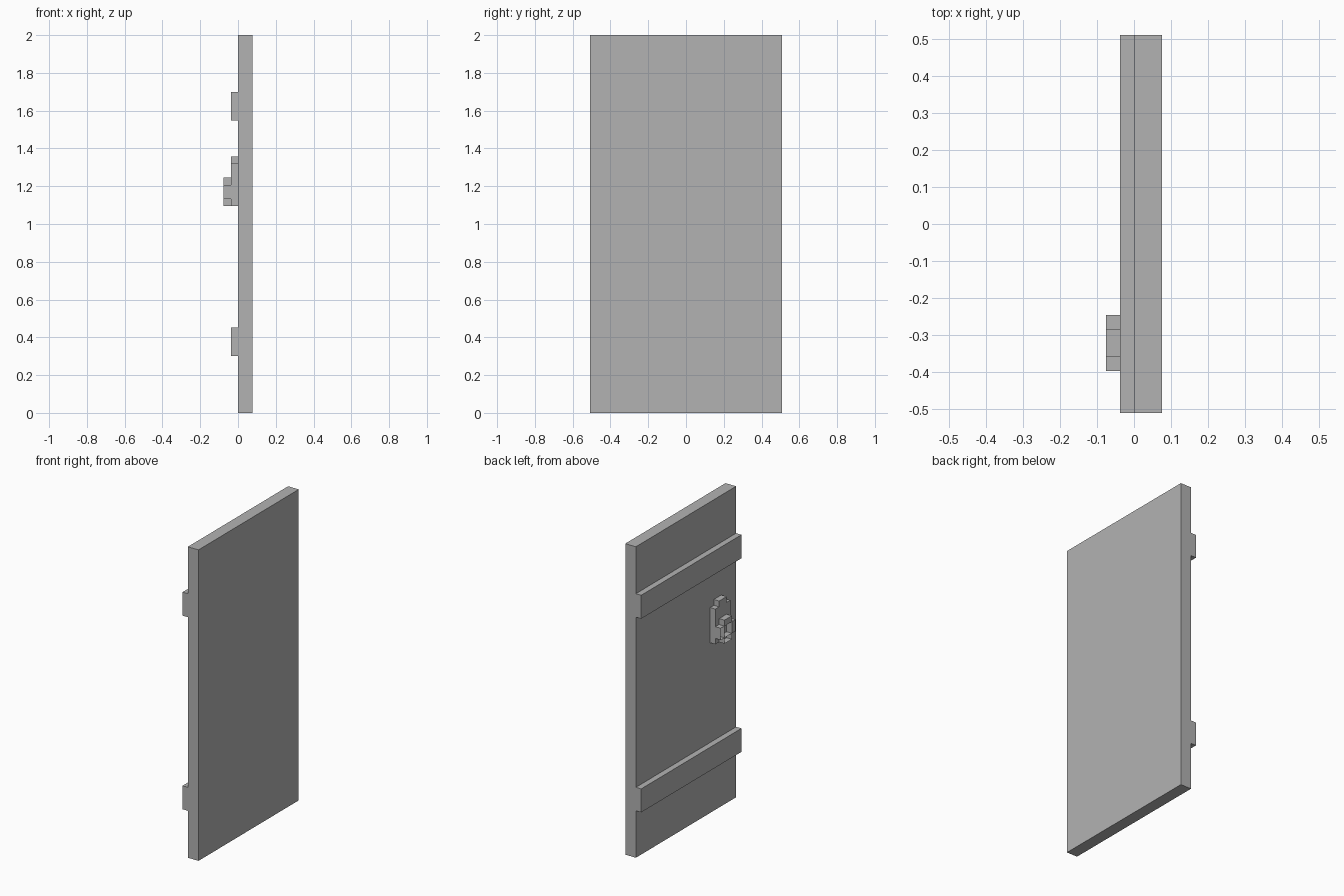
import bpy
from mathutils import Vector

cube = bpy.data.objects.get("Cube")
if cube:
    bpy.data.objects.remove(cube, do_unlink=True)

U = 2 / 53  # grid unit: the door is 53 units tall

grey = bpy.data.materials.new("plain_grey")
grey.use_nodes = True
colour = (0.448, 0.448, 0.448, 1)
grey.diffuse_color = colour
grey.node_tree.nodes["Principled BSDF"].inputs["Base Color"].default_value = colour


def prism(name, outline, x0, x1, hole=None):
    """Extrude a (y, z) outline along x, in grid units, with an optional hole."""
    curve = bpy.data.curves.new(name, "CURVE")
    curve.dimensions = "2D"
    curve.fill_mode = "BOTH"
    curve.extrude = (x1 - x0) / 2 * U
    for loop in filter(None, (outline, hole)):
        spline = curve.splines.new("POLY")
        spline.points.add(len(loop) - 1)
        spline.use_cyclic_u = True
        for point, (y, z) in zip(spline.points, loop):
            point.co = (y * U, z * U, 0, 1)
    temp = bpy.data.objects.new(name + "_curve", curve)
    bpy.context.collection.objects.link(temp)
    bpy.context.view_layer.update()
    mesh = bpy.data.meshes.new_from_object(temp.evaluated_get(bpy.context.evaluated_depsgraph_get()))
    bpy.data.objects.remove(temp, do_unlink=True)
    # Stand the flat profile upright: (a, b, c) becomes (c, a, b)
    for v in mesh.vertices:
        a, b, c = v.co
        v.co = Vector((c + (x0 + x1) / 2 * U, a, b))
    mesh.materials.clear()
    mesh.materials.append(grey)
    for face in mesh.polygons:
        face.use_smooth = False
        face.material_index = 0
    obj = bpy.data.objects.new(name, mesh)
    bpy.context.collection.objects.link(obj)
    return obj


def rect(y0, y1, z0, z1):
    return [(y0, z0), (y1, z0), (y1, z1), (y0, z1)]


# Door panel and its two cross battens
HALF = 13.5
prism("door_panel", rect(-HALF, HALF, 0, 53), 0, 2)
for name, z in (("lower_batten", 8), ("upper_batten", 41)):
    prism(name, rect(-HALF, HALF, z, z + 4), -1, 0)

# Handle plate with a narrower raised top
L, R = -10.5, -6.5
prism("handle_plate",
      [(L, 29), (R, 29), (R, 35), (R - 1, 35), (R - 1, 36), (L + 1, 36), (L + 1, 35), (L, 35)],
      -1, 0)

# Handle ring with stepped corners and a square opening
prism("handle_ring",
      [(L + 1, 29), (R - 1, 29), (R - 1, 30), (R, 30), (R, 32), (R - 1, 32),
       (R - 1, 33), (L + 1, 33), (L + 1, 32), (L, 32), (L, 30), (L + 1, 30)],
      -2, -1, hole=rect(L + 1, R - 1, 30, 32))
